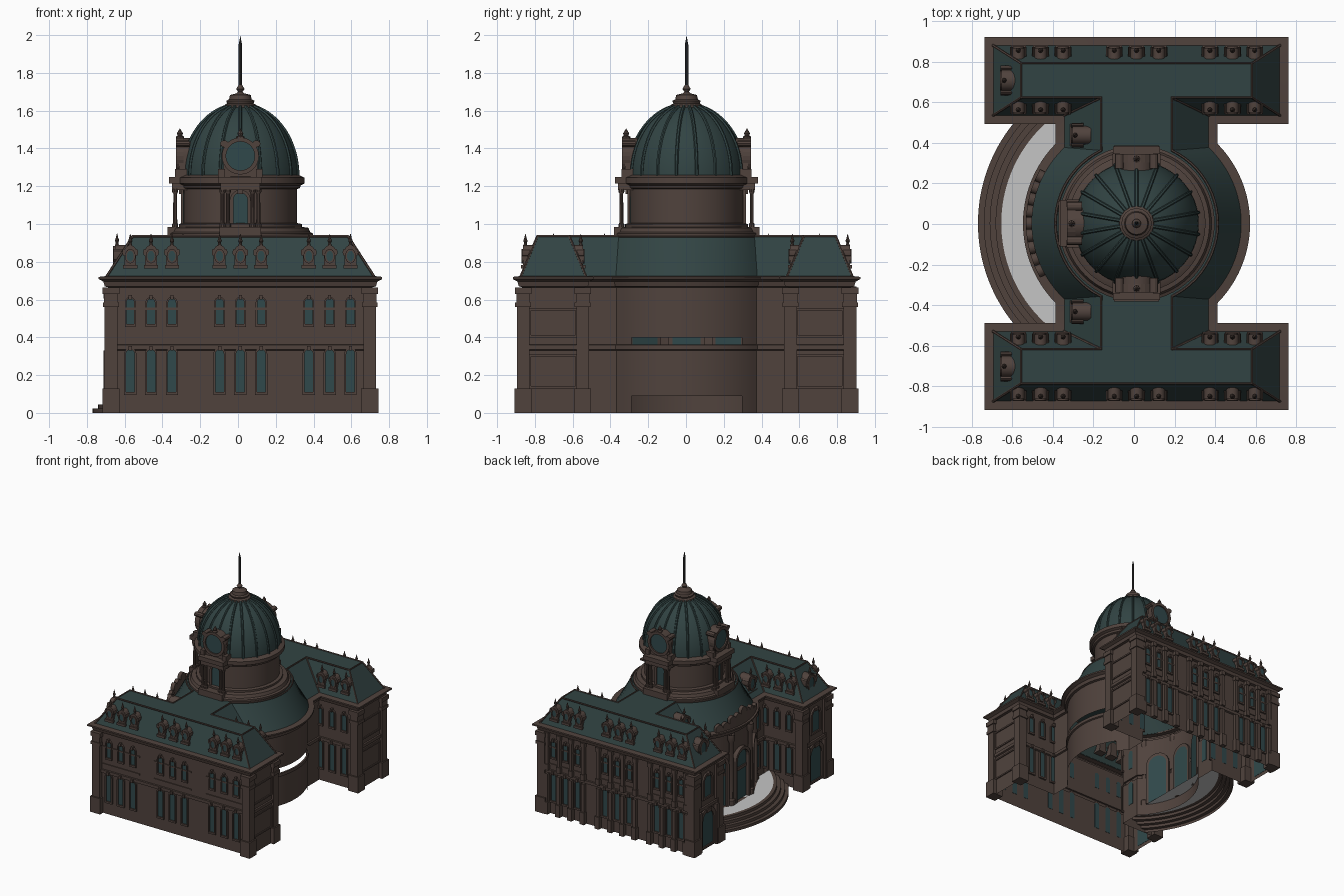
import bpy, bmesh, math
from mathutils import Vector
from math import sin, cos, pi, sqrt, asin, atan2, radians

if "Cube" in bpy.data.objects:
    bpy.data.objects.remove(bpy.data.objects["Cube"])

CX, CY = 0.0125, 0.003

def material(name, rgb):
    m = bpy.data.materials.new(name)
    m.diffuse_color = (*rgb, 1)
    m.use_nodes = True
    m.node_tree.nodes["Principled BSDF"].inputs["Base Color"].default_value = m.diffuse_color
    return m

STONE = material("brown stone", (0.08, 0.055, 0.046))
ROOF = material("teal roof", (0.031, 0.057, 0.056))
GLASS = material("teal glass", (0.03, 0.066, 0.07))
PAVE = material("pale paving", (0.56, 0.56, 0.56))
SPIRE = material("dark metal", (0.03, 0.03, 0.03))

parts = {}

def part(name, mat):
    if name not in parts:
        parts[name] = (bmesh.new(), mat)
    return parts[name][0]

def prism(name, mat, pts, w0, w1, p, a):
    """Extrude (u, z) points along the outward direction a from wall point p."""
    bm = part(name, mat)
    n, u = Vector((cos(a), sin(a))), Vector((-sin(a), cos(a)))
    def v(q, w):
        xy = Vector((p[0] + CX, p[1] + CY)) + u * q[0] + n * w
        return bm.verts.new((xy.x, xy.y, q[1]))
    A, B = [v(q, w0) for q in pts], [v(q, w1) for q in pts]
    bm.faces.new(A[::-1])
    bm.faces.new(B)
    for i in range(len(pts)):
        j = (i + 1) % len(pts)
        bm.faces.new((A[i], A[j], B[j], B[i]))

def ring(name, mat, outer, inner, w0, w1, p, a):
    for i in range(len(outer)):
        j = (i + 1) % len(outer)
        prism(name, mat, [outer[i], outer[j], inner[j], inner[i]], w0, w1, p, a)

def rect(u0, u1, z0, z1):
    return [(u0, z0), (u1, z0), (u1, z1), (u0, z1)]

def arch(u, w, z0, z1, n=10):
    r = w / 2
    return [(u - r, z0), (u + r, z0)] + [(u + r * cos(pi * i / n), z1 - r + r * sin(pi * i / n)) for i in range(n + 1)]

def oval(u, z, ru, rz, n=20):
    return [(u + ru * cos(2 * pi * i / n), z + rz * sin(2 * pi * i / n)) for i in range(n)]

def lathe(name, mat, prof, n=16, c=(0, 0)):
    bm = part(name, mat)
    loops = [[bm.verts.new((CX + c[0] + r * cos(2 * pi * i / n), CY + c[1] + r * sin(2 * pi * i / n), z))
              for i in range(n)] for r, z in prof]
    for A, B in zip(loops, loops[1:]):
        for i in range(n):
            j = (i + 1) % n
            bm.faces.new((A[i], A[j], B[j], B[i]))

# Footprint: two wings, a linking body and a rotunda bulging on both sides
N = 24
def outline(X, Yo, Yi, H, R):
    t = atan2(sqrt(R * R - H * H), H)
    arc = [(R * cos(-t + 2 * t * i / N), R * sin(-t + 2 * t * i / N)) for i in range(N + 1)]
    half = [(X, -Yo), (X, -Yi), (H, -Yi)] + arc + [(H, Yi), (X, Yi), (X, Yo)]
    return half + [(-x, -y) for x, y in half]

def sweep(name, mat, rows, skip=None, cap=False):
    bm = part(name, mat)
    loops = [[bm.verts.new((x + CX, y + CY, z)) for x, y in o] for o, z in rows]
    for k, (A, B) in enumerate(zip(loops, loops[1:])):
        for i in range(len(A)):
            if skip and skip(k, i):
                continue
            j = (i + 1) % len(A)
            bm.faces.new((A[i], A[j], B[j], B[i]))
    if cap:
        bm.faces.new(loops[-1])

def wall(d):
    return outline(.70 + d, .87 + d, .54 - d, .35 + d, .51 + d)

# Walls with the low opening and slit in the rear of the rotunda, then cornice
prof = [(0, 0), (0, .09), (0, .33), (.012, .335), (.012, .36), (0, .362), (0, .40), (0, .665),
        (.018, .67), (.025, .695), (.05, .708), (.05, .72), (.005, .725)]
sweep("walls_and_cornice", STONE, [(wall(d), z) for d, z in prof],
      skip=lambda k, i: k in (0, 5) and 6 <= i <= 23)
# Mansard roof with hips and ridge trim
low, top = wall(.008), outline(.57, .79, .62, .175, .40)
sweep("mansard_roof", ROOF, [(low, .722), (top, .935)], cap=True)

def tubes(name, mat, paths, r):
    cu = bpy.data.curves.new(name, 'CURVE')
    cu.dimensions, cu.bevel_depth, cu.bevel_resolution = '3D', r, 1
    for pts, closed in paths:
        s = cu.splines.new('POLY')
        s.points.add(len(pts) - 1)
        for q, pt in zip(s.points, pts):
            q.co = (pt[0] + CX, pt[1] + CY, pt[2], 1)
        s.use_cyclic_u = closed
    cu.materials.append(mat)
    ob = bpy.data.objects.new(name, cu)
    bpy.context.collection.objects.link(ob)

L = len(low) // 2
hips = [i + s for s in (0, L) for i in (0, 1, 2, L - 3, L - 2, L - 1)]
tubes("roof_trim", STONE, [([(*low[i], .722), (*top[i], .935)], False) for i in hips]
      + [([(*q, .935) for q in top], True)], .007)

# Corner pilasters
for sx in (-1, 1):
    for y in (-.865, -.55, .55, .865):
        for h, z0, z1 in ((.045, 0, .13), (.034, .13, .56), (.042, .56, .585), (.036, .585, .63), (.044, .63, .665)):
            prism("corner_pilasters", STONE, rect(-h, h, z0, z1), -h, h, (sx * .685, y), 0)

def window(u, w, z0, z1, p, a):
    prism("window_glass", GLASS, arch(u, w, z0, z1), -.002, .004, p, a)
    ring("window_frames", STONE, arch(u, w * 1.45, z0 - .015, z1 + w * .22), arch(u, w, z0, z1), 0, .014, p, a)
    prism("window_frames", STONE, rect(u - .2 * w, u + .2 * w, z1 - .005, z1 + .02), 0, .024, p, a)

def dormer(u, w, z0, z1, depth, p, a):
    m = (z0 + z1) / 2
    prism("dormers", STONE, arch(u, w, z0, z1), -depth, 0, p, a)
    ring("dormers", STONE, oval(u, m, w * .45, w * .62), oval(u, m, w * .3, w * .46), 0, .008, p, a)
    prism("dormer_glass", GLASS, oval(u, m, w * .3, w * .46), 0, .003, p, a)
    prism("dormers", STONE, rect(u - w * .6, u + w * .6, z0 - .008, z0 + .012), -depth, .012, p, a)
    for s in (-1, 1):
        prism("dormers", STONE, oval(u + s * w * .55, m + .02, w * .12, w * .3, 8), -depth * .6, .006, p, a)
    c = (p[0] - sin(a) * u - cos(a) * .012, p[1] + cos(a) * u - sin(a) * .012)
    lathe("dormer_finials", STONE, [(.012, z1 - .01), (.007, z1 + .012), (.012, z1 + .022), (.007, z1 + .035), (.001, z1 + .06)], 8, c)

outer_u = [-.583, -.473, -.362, -.11, 0, .11, .362, .473, .583]
inner_u = [u for u in outer_u if abs(u) > .3]

# Wing facades: windows, dormers and panel bands
for s in (-1, 1):
    for us, y, a, yd in ((outer_u, s * .87, s * pi / 2, s * .865), (inner_u, s * .54, -s * pi / 2, s * .548)):
        for u in us:
            window(u, .045, .11, .335, (0, y), a)
            window(u, .04, .47, .605, (0, y), a)
            dormer(u, .062, .772, .888, .07, (0, yd), a)
    for u0, u1 in ((-.645, -.30), (-.17, .17), (.30, .645)):
        for z in (.40, .545):
            prism("facade_bands", STONE, rect(u0, u1, z, z + .012), 0, .007, (0, s * .87), s * pi / 2)
    # Entrance ends of the wings
    e = (-.70, s * .705)
    window(0, .14, .03, .31, e, pi)
    window(0, .09, .43, .61, e, pi)
    dormer(0, .11, .74, .89, .09, (-.665, s * .705), pi)
    for v in (-.11, .11):
        prism("end_pilasters", STONE, rect(v - .015, v + .015, 0, .33), 0, .025, e, pi)
        prism("end_pilasters", STONE, rect(v - .013, v + .013, .375, .66), 0, .02, e, pi)
    # Plain ends with panels
    for z0, z1 in ((.13, .31), (.40, .555)):
        ring("end_panels", STONE, rect(-.13, .13, z0, z1), rect(-.118, .118, z0 + .012, z1 - .012), 0, .008, (.70, s * .705), 0)
    # Linking body
    dormer(0, .09, .75, .89, .09, (-.315, s * .435), pi)
    window(0, .05, .13, .33, (-.35, s * .445), pi)
    window(0, .045, .45, .61, (-.35, s * .445), pi)

# Pilasters on the rear facade
for u in (-.637, -.528, -.418, -.305, -.168, -.055, .055, .168, .305, .418, .528, .637):
    for h, d, z0, z1 in ((.02, .036, 0, .1), (.014, .026, .1, .33), (.018, .03, .36, .41), (.013, .024, .41, .64), (.018, .03, .635, .67)):
        prism("rear_pilasters", STONE, rect(u - h, u + h, z0, z1), -.005, d, (0, .87), pi / 2)

# Rotunda entrance: arched doors, columns and crest
for k in (-1, 0, 1):
    a = pi + k * radians(27)
    p = (.505 * cos(a), .505 * sin(a))
    prism("entrance_doors", GLASS, arch(0, .15, .09, .50), -.02, .008, p, a)
    ring("entrance_arches", STONE, arch(0, .19, .09, .525), arch(0, .15, .09, .50), -.02, .035, p, a)
for k in (-1.5, -.5, .5, 1.5):
    a = pi + k * radians(27)
    lathe("entrance_columns", STONE, [(.03, .09), (.03, .13), (.02, .14), (.018, .6), (.028, .62), (.028, .67)], 12,
          (.53 * cos(a), .53 * sin(a)))
for k in range(-4, 5):
    a = pi + k * radians(6.5)
    prism("entrance_crest", STONE, arch(0, .062, .715, .86 - .02 * abs(k) - .015 * (k % 2)), -.03, 0,
          (.545 * cos(a), .545 * sin(a)), a)

# Curved steps and paved landing
bm = part("entrance_steps", STONE)
rad = [.782, .753, .724, .695, .667]
sp = []
for i in range(4):
    sp += [(rad[i], .0225 * i), (rad[i], .0225 * (i + 1)), (rad[i + 1], .0225 * (i + 1))]
def step_arc(b, r, z):
    t = asin(.535 / r)
    return [b.verts.new((CX - r * cos(t * (i / 20 - 1)), CY + r * sin(t * (i / 20 - 1)), z)) for i in range(41)]
loops = [step_arc(bm, r, z) for r, z in sp]
for A, B in zip(loops, loops[1:]):
    for i in range(40):
        bm.faces.new((A[i], B[i], B[i + 1], A[i + 1]))
bm = part("landing", PAVE)
bm.faces.new(step_arc(bm, .667, .09))

# Tower drum, dome and spire
lathe("tower_drum", STONE, [(.385, .92), (.385, .95), (.37, .957), (.36, .98), (.325, .985), (.325, 1.0), (.30, 1.005),
      (.30, 1.185), (.315, 1.19), (.32, 1.205), (.34, 1.215), (.34, 1.245), (.31, 1.26), (.29, 1.262)], 64)
def dome(i, n=16, off=0):
    t = radians(76) * i / n
    return ((.307 + off) * cos(t), 1.255 + (.378 + off) * sin(t))
lathe("dome", ROOF, [dome(i) for i in range(17)], 64)
tubes("dome_ribs", ROOF, [([(r * cos(b), r * sin(b), z) for r, z in (dome(i, off=.002) for i in range(17))], False)
      for b in (2 * pi * (k + .5) / 18 for k in range(18))], .009)
lathe("lantern", STONE, [(.088, 1.605), (.085, 1.63), (.07, 1.638), (.075, 1.652), (.06, 1.66), (.055, 1.683), (.02, 1.692),
      (.012, 1.70), (.022, 1.715), (.01, 1.735)], 16)
lathe("spire", SPIRE, [(.009, 1.72), (.009, 1.95), (.0005, 1.995)], 8)

# Three porches on the drum, each with a round-windowed dormer on top
for a in (pi, pi / 2, -pi / 2):
    o = (0, 0)
    prism("porch_bases", STONE, rect(-.11, .11, .93, .985), .28, .385, o, a)
    prism("porch_entablatures", STONE, rect(-.105, .105, 1.18, 1.215), .27, .362, o, a)
    prism("porch_entablatures", STONE, rect(-.115, .115, 1.215, 1.25), .27, .378, o, a)
    window(0, .075, 1.0, 1.165, (.30 * cos(a), .30 * sin(a)), a)
    for u in (-.095, -.065, .065, .095):
        c = (.345 * cos(a) - u * sin(a), .345 * sin(a) + u * cos(a))
        lathe("porch_columns", STONE, [(.016, .985), (.016, 1.0), (.011, 1.005), (.010, 1.16), (.016, 1.17), (.016, 1.185)], 10, c)
    prism("dome_dormers", STONE, arch(0, .18, 1.25, 1.455, 16), .2, .325, o, a)
    ring("dome_dormers", STONE, oval(0, 1.36, .098, .098, 28), oval(0, 1.36, .076, .076, 28), .3, .342, o, a)
    prism("dome_dormer_glass", GLASS, oval(0, 1.36, .077, .077, 28), .325, .331, o, a)
    for s in (-1, 1):
        prism("dome_dormers", STONE, rect(s * .1 - .018, s * .1 + .018, 1.25, 1.29), .25, .345, o, a)
        prism("dome_dormers", STONE, oval(s * .085, 1.425, .022, .018, 10), .27, .342, o, a)
    lathe("dome_dormer_finials", STONE, [(.022, 1.44), (.022, 1.462), (.012, 1.468), (.016, 1.48), (.001, 1.505)], 8,
          (.32 * cos(a), .32 * sin(a)))

# Turn collected parts into objects
for name, (bm, mat) in parts.items():
    bmesh.ops.recalc_face_normals(bm, faces=bm.faces)
    me = bpy.data.meshes.new(name)
    bm.to_mesh(me)
    bm.free()
    me.materials.append(mat)
    bpy.context.collection.objects.link(bpy.data.objects.new(name, me))
for ob in bpy.context.collection.objects:
    ob.select_set(True)
    bpy.context.view_layer.objects.active = ob
bpy.ops.object.convert(target='MESH')
bpy.ops.object.shade_smooth_by_angle(angle=radians(30))
